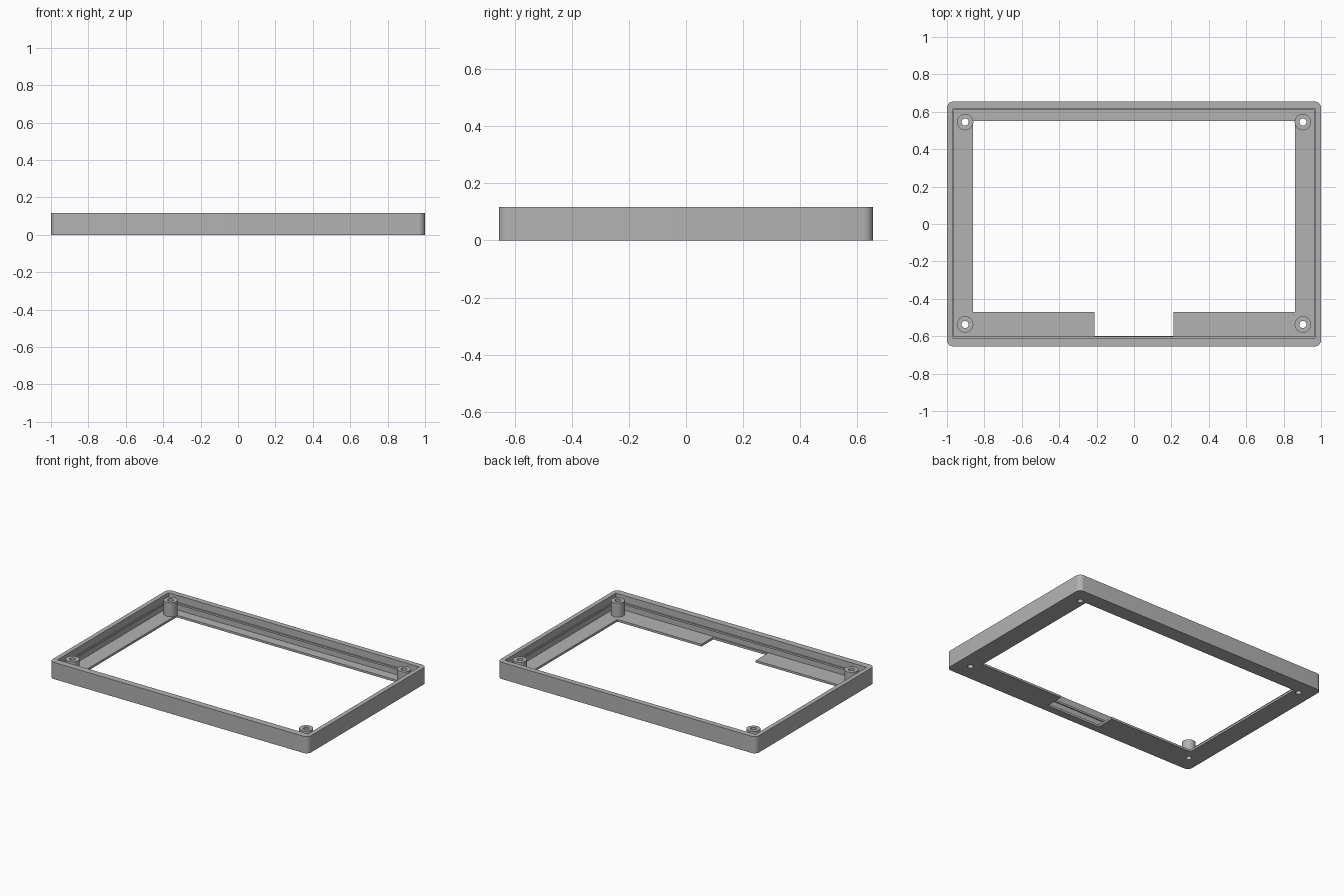
import bpy, bmesh, math

cube = bpy.data.objects.get("Cube")
if cube:
    bpy.data.objects.remove(cube, do_unlink=True)

GREY = (0.45, 0.45, 0.45, 1)
plastic = bpy.data.materials.new("grey_plastic")
plastic.use_nodes = True
plastic.diffuse_color = GREY
plastic.node_tree.nodes["Principled BSDF"].inputs["Base Color"].default_value = GREY

HEIGHT, FLOOR = 0.117, 0.015
POST_X, POST_BACK, POST_FRONT = 0.903, 0.545, -0.537
HOLE_R, POST_R = 0.019, 0.044


def rect(x, y0, y1):
    return [(-x, y0), (x, y0), (x, y1), (-x, y1)]


def circle(cx, cy, r, n=32):
    return [(cx + r * math.cos(math.tau * i / n), cy + r * math.sin(math.tau * i / n))
            for i in range(n)]


def rounded_rect(x, y, r, n=8):
    pts = []
    for k, (sx, sy) in enumerate([(1, 1), (-1, 1), (-1, -1), (1, -1)]):
        for i in range(n + 1):
            a = (k + i / n) * math.pi / 2
            pts.append((sx * (x - r) + r * math.cos(a), sy * (y - r) + r * math.sin(a)))
    return pts


def slab(name, loops, z0, z1):
    """Extrude an outline, with any further loops as holes, from z0 to z1."""
    bm = bmesh.new()
    for loop in loops:
        vs = [bm.verts.new((x, y, z0)) for x, y in loop]
        for i, v in enumerate(vs):
            bm.edges.new((vs[i - 1], v))
    bmesh.ops.triangle_fill(bm, edges=bm.edges[:], use_beauty=True)
    top = bmesh.ops.extrude_face_region(bm, geom=bm.faces[:], use_keep_orig=True)["geom"]
    bmesh.ops.translate(bm, vec=(0, 0, z1 - z0),
                        verts=[g for g in top if isinstance(g, bmesh.types.BMVert)])
    bmesh.ops.recalc_face_normals(bm, faces=bm.faces[:])
    mesh = bpy.data.meshes.new(name)
    bm.to_mesh(mesh)
    bm.free()
    mesh.materials.append(plastic)
    ob = bpy.data.objects.new(name, mesh)
    bpy.context.collection.objects.link(ob)
    return ob


def smooth(ob):
    bpy.ops.object.select_all(action="DESELECT")
    ob.select_set(True)
    bpy.context.view_layer.objects.active = ob
    bpy.ops.object.shade_smooth_by_angle(angle=math.radians(30))


posts = [(s * POST_X, y) for s in (-1, 1) for y in (POST_BACK, POST_FRONT)]

# Window with a notch in its front edge
window = [(-0.86, 0.55), (-0.86, -0.47), (-0.21, -0.47), (-0.21, -0.6),
          (0.21, -0.6), (0.21, -0.47), (0.86, -0.47), (0.86, 0.55)]

# Tray: rounded block with window and screw holes, hollowed from above
frame = slab("bezel_frame",
             [rounded_rect(1, 0.655, 0.035), window] + [circle(x, y, HOLE_R) for x, y in posts],
             0, HEIGHT)
cavity = slab("cavity_cutter", [rect(0.969, -0.61, 0.617)], FLOOR, HEIGHT + 0.1)
cavity.hide_render = True
cut = frame.modifiers.new("hollow", "BOOLEAN")
cut.operation = "DIFFERENCE"
cut.solver = "EXACT"
cut.object = cavity
bpy.context.view_layer.objects.active = frame
bpy.ops.object.modifier_apply(modifier=cut.name)
bpy.data.objects.remove(cavity, do_unlink=True)
smooth(frame)

# Thin snap ridge around the inside of the walls
slab("snap_ridge", [rect(0.972, -0.613, 0.62), rect(0.963, -0.602, 0.609)], 0.055, 0.068)

# Hollow screw posts
for i, (x, y) in enumerate(posts):
    smooth(slab(f"screw_post_{i + 1}", [circle(x, y, POST_R), circle(x, y, HOLE_R)],
                FLOOR, 0.112))
